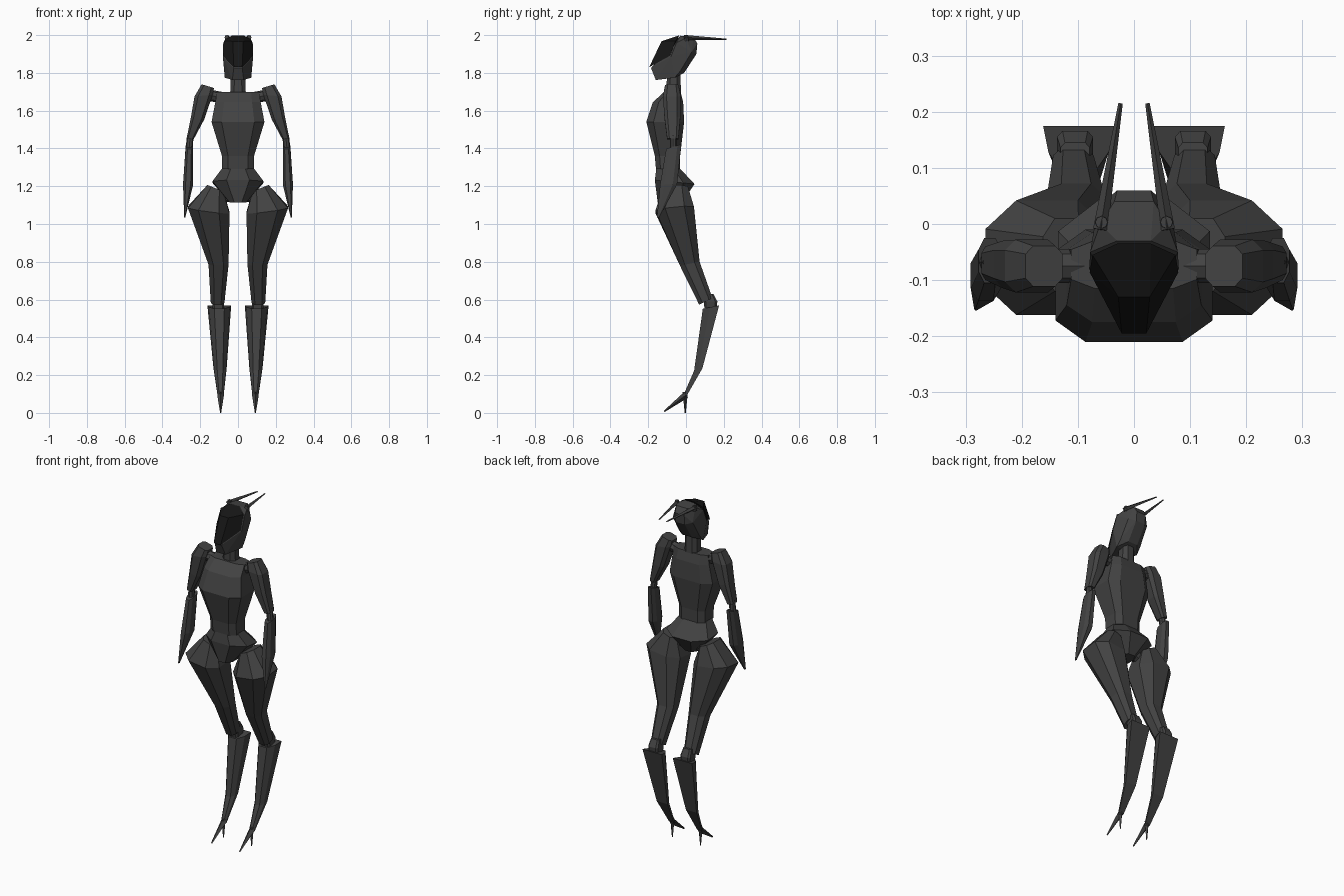
import bpy, bmesh
from mathutils import Vector

if "Cube" in bpy.data.objects:
    bpy.data.objects.remove(bpy.data.objects["Cube"])


def material(name, v):
    m = bpy.data.materials.new(name)
    m.diffuse_color = (v, v, v, 1)
    m.use_nodes = True
    m.node_tree.nodes["Principled BSDF"].inputs["Base Color"].default_value = m.diffuse_color
    return m


DARK = material("dark_shell", 0.055)
BLACK = material("black_visor", 0.008)


def finish(bm, name, mirror=False, mat=DARK):
    bmesh.ops.recalc_face_normals(bm, faces=bm.faces)
    me = bpy.data.meshes.new(name)
    bm.to_mesh(me)
    bm.free()
    me.materials.append(mat)
    ob = bpy.data.objects.new(name, me)
    bpy.context.collection.objects.link(ob)
    if mirror:
        ob.modifiers.new("Mirror", 'MIRROR').use_mirror_merge = False
    return ob


def octagon(c):
    return [(1, -c), (1, c), (c, 1), (-c, 1), (-1, c), (-1, -c), (-c, -1), (c, -1)]


def loft(name, section, rings, mirror=False):
    """Rings: x, y, z, half width, half depth, then optional slopes dz/dx, dz/dy."""
    bm = bmesh.new()
    loops = []
    for x, y, z, hx, hy, *s in rings:
        sx, sy = s if s else (0, 0)
        loops.append([bm.verts.new((x + u * hx, y + v * hy, z + u * hx * sx + v * hy * sy))
                      for u, v in section])
    n = len(section)
    for a, b in zip(loops, loops[1:]):
        for i in range(n):
            bm.faces.new((a[i], a[(i + 1) % n], b[(i + 1) % n], b[i]))
    bm.faces.new(loops[0])
    bm.faces.new(loops[-1])
    return finish(bm, name, mirror)


def bar(name, a, b, r1, r2, sides=6):
    """Tapered bar between two points, mirrored to the other side."""
    a, b = Vector(a), Vector(b)
    bm = bmesh.new()
    bmesh.ops.create_cone(bm, cap_ends=True, segments=sides, radius1=r1, radius2=r2,
                          depth=(b - a).length)
    mat = (b - a).to_track_quat('Z', 'Y').to_matrix().to_4x4()
    mat.translation = (a + b) / 2
    bm.transform(mat)
    return finish(bm, name, True)


def hull(name, half_points, mat):
    """Faceted solid around points given for one side."""
    bm = bmesh.new()
    for x, y, z in half_points:
        for s in (-1, 1):
            bm.verts.new((s * x, y, z))
    r = bmesh.ops.convex_hull(bm, input=bm.verts)
    inside = [g for g in r["geom_interior"] if isinstance(g, bmesh.types.BMVert)]
    bmesh.ops.delete(bm, geom=inside, context='VERTS')
    return finish(bm, name, False, mat)


# Head, visor and neck
hull("head", [(.03, -.03, 1.997), (.06, 0, 1.985), (.035, .04, 1.99), (.03, .06, 1.955),
              (.078, -.05, 1.96), (.08, -.08, 1.885), (.065, .03, 1.91), (.03, .055, 1.90),
              (.07, -.06, 1.775), (.068, -.03, 1.81), (.03, -.16, 1.762),
              (.022, -.185, 1.826), (.03, -.01, 1.80)], DARK)
hull("visor", [(.03, -.035, 1.999), (.074, -.055, 1.97), (.079, -.086, 1.89),
               (.022, -.195, 1.83), (.028, -.13, 1.967)], BLACK)
loft("neck", octagon(.5), [(0, -.065, 1.68, .042, .038), (0, -.065, 1.82, .036, .036)])

# Antennae with pivots
bar("antenna", (.06, -.01, 1.988), (.024, .215, 1.977), .013, .004, 4)
bar("antenna_pivot", (.058, .003, 1.97), (.058, .003, 1.999), .012, .011, 8)

# Torso and pelvis
loft("torso", octagon(.62), [
    (0, -.072, 1.70, .112, .043), (0, -.095, 1.645, .12, .08), (0, -.11, 1.54, .14, .10),
    (0, -.098, 1.36, .085, .067), (0, -.095, 1.29, .084, .064)])
loft("pelvis", octagon(.45), [
    (0, -.095, 1.295, .084, .062), (0, -.06, 1.222, .135, .105, 0, -.1),
    (0, -.085, 1.115, .045, .065)])

# Arms
bar("shoulder_joint", (.09, -.075, 1.67), (.17, -.075, 1.685), .03, .03, 8)
loft("upper_arm", octagon(.6), [
    (.16, -.075, 1.73, .033, .036, .3, 0), (.182, -.075, 1.68, .048, .047, -.1, 0),
    (.214, -.072, 1.56, .035, .042, .2, 0), (.254, -.07, 1.45, .018, .03, .2, 0)], True)
bar("elbow_joint", (.252, -.068, 1.47), (.26, -.068, 1.39), .018, .018, 8)
loft("forearm", octagon(.5), [
    (.257, -.065, 1.41, .02, .04, 0, .3), (.264, -.092, 1.21, .027, .045),
    (.282, -.148, 1.035, .003, .006)], True)

# Legs
bar("hip_joint", (.03, -.06, 1.16), (.13, -.06, 1.13), .035, .035, 8)
loft("thigh", octagon(.5), [
    (.12, -.055, 1.19, .042, .065, .4, 0), (.155, -.06, 1.075, .11, .102, .13, .1),
    (.103, .02, .79, .053, .052, 0, .2), (.108, .105, .59, .036, .035, 0, .5)], True)
loft("knee_joint", octagon(.7), [
    (.105, .115, .63, .026, .03), (.105, .13, .59, .032, .036), (.103, .13, .53, .028, .03)], True)
loft("shin", [(-1, 1), (1, 1), (.85, -.1), (.42, -1), (-.42, -1), (-.85, -.1)], [
    (.099, .132, .56, .063, .043, 0, .2), (.095, .065, .23, .035, .022, 0, .3),
    (.092, -.008, .085, .016, .012, 0, .5)], True)
bar("toe", (.092, 0, .095), (.092, -.115, .008), .018, .004, 4)
bar("heel_spike", (.092, -.004, .11), (.092, -.004, 0), .014, .003, 4)
